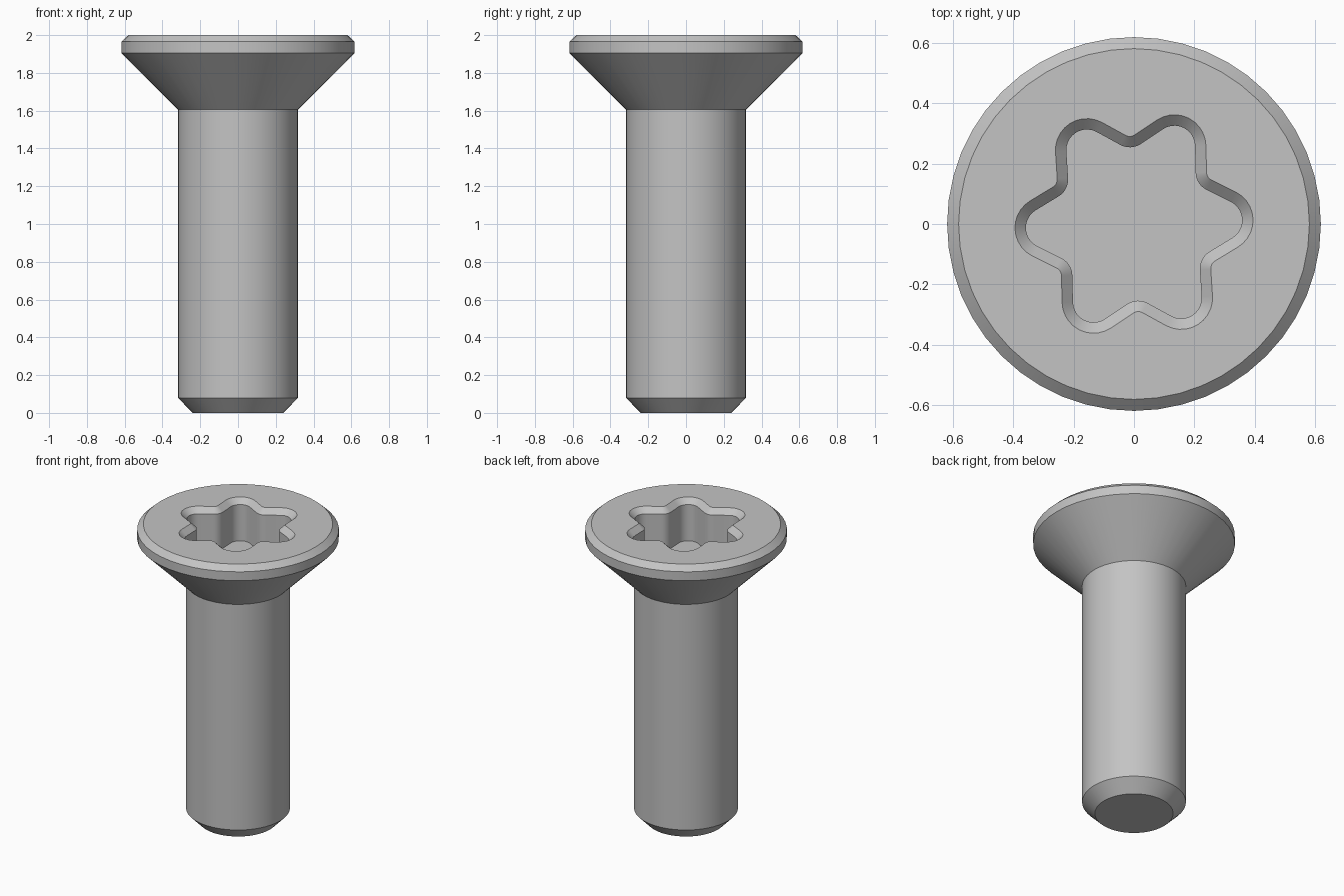
import bpy
import bmesh
from math import acos, atan2, cos, hypot, pi, radians, sin

SEGMENTS = 48
cube = bpy.data.objects.get("Cube")
if cube:
    bpy.data.objects.remove(cube, do_unlink=True)

steel = bpy.data.materials.new("grey steel")
steel.use_nodes = True
colour = (0.55, 0.55, 0.55, 1)
steel.diffuse_color = colour
steel.node_tree.nodes["Principled BSDF"].inputs["Base Color"].default_value = colour

bm = bmesh.new()


def ring(points, z):
    return [bm.verts.new((x, y, z)) for x, y in points]


def bridge(lower, upper):
    n = len(lower)
    for i in range(n):
        j = (i + 1) % n
        bm.faces.new((lower[i], lower[j], upper[j], upper[i]))


def circle(radius):
    steps = [2 * pi * i / SEGMENTS for i in range(SEGMENTS)]
    return [(radius * cos(a), radius * sin(a)) for a in steps]


def star(inset, turn=radians(2.5), steps=10):
    """Six-lobed outline: lobe and valley arcs joined by straight tangents."""
    lobe_at, lobe_r, valley_at, valley_r = 0.29, 0.104, 0.32, 0.03
    dx = valley_at * cos(pi / 6) - lobe_at
    dy = valley_at * sin(pi / 6)
    sweep = atan2(dy, dx) - acos((lobe_r + valley_r) / hypot(dx, dy))
    points = []

    def arc(centre_at, centre_angle, radius, start, end):
        for i in range(steps + 1):
            a = start + (end - start) * i / steps
            points.append((centre_at * cos(centre_angle) + radius * cos(a),
                           centre_at * sin(centre_angle) + radius * sin(a)))

    for k in range(6):
        a = turn + k * pi / 3
        arc(lobe_at, a, lobe_r - inset, a - sweep, a + sweep)
        arc(valley_at, a + pi / 6, -(valley_r + inset),
            a + sweep, a + pi / 3 - sweep)
    return points


# Turned body: tip chamfer, shank, countersunk cone, rim, rim chamfer
profile = [(0.24, 0), (0.318, 0.08), (0.318, 1.605),
           (0.618, 1.905), (0.618, 1.965), (0.58, 2)]
body = [ring(circle(r), z) for r, z in profile]
for lower, upper in zip(body, body[1:]):
    bridge(lower, upper)
bm.faces.new(body[0][::-1])

# Drive socket: chamfered mouth, straight walls, flat floor
mouth, wall_top, floor = [ring(star(inset), z) for inset, z in
                          ((0, 2), (0.036, 1.965), (0.036, 1.72))]
bridge(wall_top, mouth[:])
bridge(floor, wall_top)
bm.faces.new(floor)

# Flat annular top around the socket
rim_edges = [bm.edges.get((loop[i - 1], loop[i]))
             for loop in (body[-1], mouth) for i in range(len(loop))]
bmesh.ops.triangle_fill(bm, use_beauty=True, edges=rim_edges, normal=(0, 0, 1))
bmesh.ops.recalc_face_normals(bm, faces=bm.faces[:])

mesh = bpy.data.meshes.new("countersunk_screw")
bm.to_mesh(mesh)
bm.free()
mesh.materials.append(steel)
screw = bpy.data.objects.new("countersunk_screw", mesh)
bpy.context.collection.objects.link(screw)

bpy.ops.object.select_all(action="DESELECT")
screw.select_set(True)
bpy.context.view_layer.objects.active = screw
bpy.ops.object.shade_smooth_by_angle(angle=radians(30))
